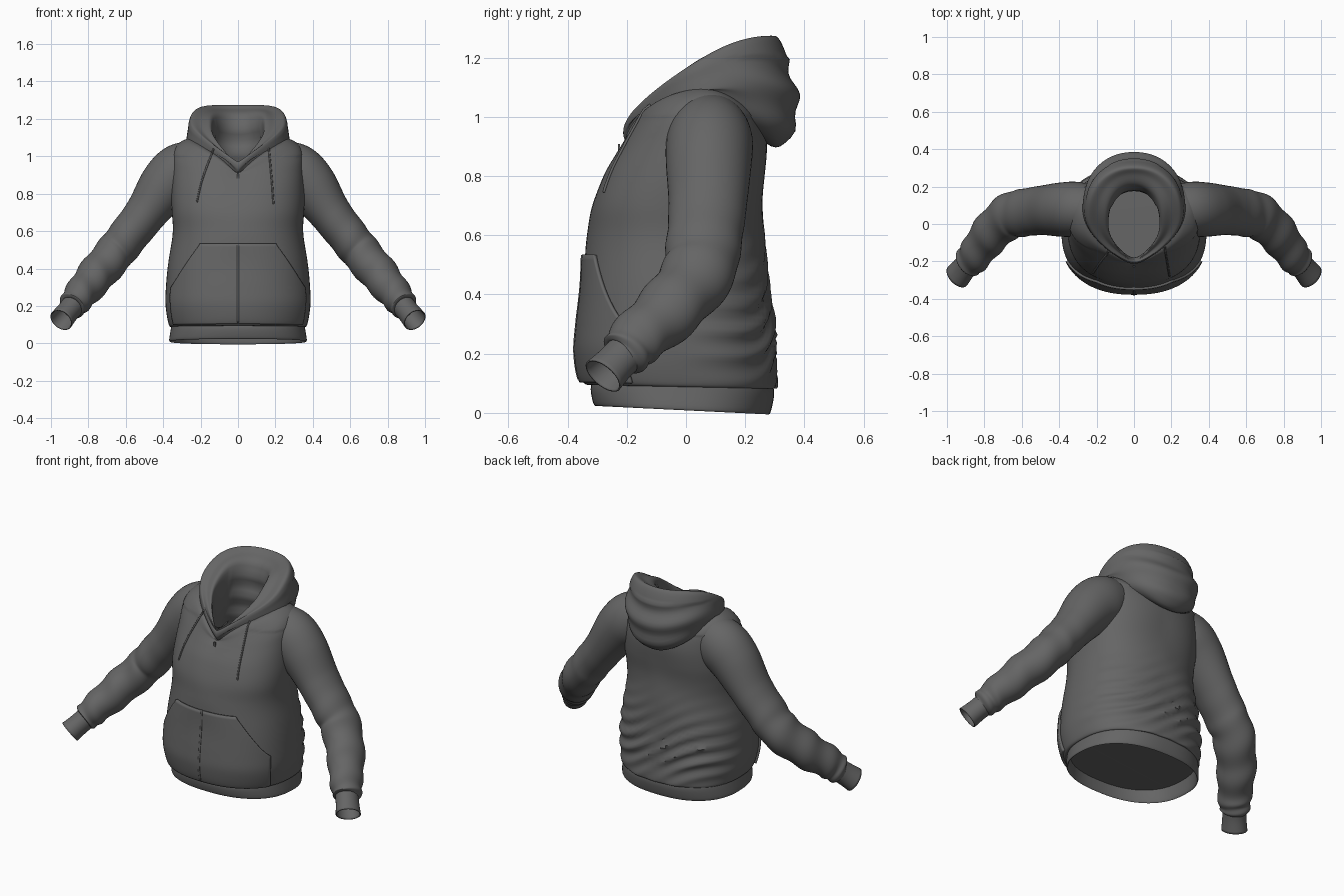
import bpy, bmesh, math
from mathutils import Vector
from mathutils.bvhtree import BVHTree

if "Cube" in bpy.data.objects:
    bpy.data.objects.remove(bpy.data.objects["Cube"])

fabric = bpy.data.materials.new("charcoal fabric")
fabric.use_nodes = True
grey = (.13, .13, .13, 1)
fabric.diffuse_color = grey
fabric.node_tree.nodes["Principled BSDF"].inputs["Base Color"].default_value = grey


def finish(obj, angle=50):
    obj.data.materials.append(fabric)
    bpy.ops.object.select_all(action='DESELECT')
    obj.select_set(True)
    bpy.context.view_layer.objects.active = obj
    if obj.type == 'MESH':
        bpy.ops.object.shade_smooth_by_angle(angle=math.radians(angle))
    return obj


def skin(name, rings, closed=True, cap_first=False, cap_last=False, thickness=0):
    """Join rows of points into a surface."""
    bm = bmesh.new()
    rows = [[bm.verts.new(p) for p in ring] for ring in rings]
    n = len(rows[0])
    for a, b in zip(rows, rows[1:]):
        for j in range(n if closed else n - 1):
            k = (j + 1) % n
            bm.faces.new((a[j], a[k], b[k], b[j]))
    if cap_first:
        bm.faces.new(rows[0])
    if cap_last:
        bm.faces.new(rows[-1])
    bmesh.ops.recalc_face_normals(bm, faces=bm.faces)
    mesh = bpy.data.meshes.new(name)
    bm.to_mesh(mesh)
    bm.free()
    obj = bpy.data.objects.new(name, mesh)
    bpy.context.collection.objects.link(obj)
    if thickness:
        mod = obj.modifiers.new("cloth thickness", 'SOLIDIFY')
        mod.thickness = thickness
        mod.offset = 0
    return finish(obj)


def spline(rows, sub):
    """Smoothly interpolate rows of numbers."""
    out, last = [], len(rows) - 1
    for i in range(last):
        quad = (rows[max(i - 1, 0)], rows[i], rows[i + 1], rows[min(i + 2, last)])
        for k in range(sub):
            t = k / sub
            out.append([b + .5 * t * (c - a + t * (2*a - 5*b + 4*c - d + t * (3*b - a - 3*c + d)))
                        for a, b, c, d in zip(*quad)])
    out.append(list(rows[last]))
    return out


def point(row, t, dent=None, offset=0, e=.85):
    """Point on a tilted oval ring; t = 0 is the front, pinch makes a V there."""
    yf, zf, yb, zb, hw, lift, pinch = row
    s, c = math.sin(t), math.cos(t)
    sp = math.copysign(abs(s) ** e, s)
    cp = math.copysign(abs(c) ** e, c)
    k = (1 - cp) / 2
    x = hw * sp * (1 - pinch * max(c, 0) ** 2)
    z = zf + (zb - zf) * k + lift * (abs(s) if c > 0 else s * s)
    p = Vector((x, yf + (yb - yf) * k, z))
    out = Vector((sp, -cp, 0)).normalized()
    return p + out * (offset + (dent(p, c) if dent else 0))


SEG = 96
TURN = [math.tau * j / SEG for j in range(SEG)]


def oval_loft(name, rows, dent=None, e=.85, **kw):
    return skin(name, [[point(r, t, dent, e=e) for t in TURN] for r in rows], **kw)


# Torso rows: front y, front z, back y, back z, half width, side lift, front pinch
def torso_dent(p, c):
    low = math.exp(-((p.z - .3) / .17) ** 2)
    back = max(0, -c)
    wave = math.sin(36 * p.z + 9 * p.x + 3 * math.sin(6 * p.x))
    folds = .014 * (1 - 2 * abs(wave) ** 1.5) * low * back
    return folds + .004 * math.sin(15 * p.z + 9 * abs(p.x)) * (1 - low) * (p.z < 1)


torso_rows = spline([
    (-.305, .095, .285, .085, .35, 0, 0),
    (-.345, .105, .305, .09, .372, 0, 0),
    (-.366, .2, .3, .18, .386, 0, 0),
    (-.36, .3, .295, .28, .386, 0, 0),
    (-.342, .46, .275, .46, .37, 0, 0),
    (-.333, .6, .265, .6, .35, 0, 0),
    (-.32, .7, .262, .7, .35, 0, 0),
    (-.28, .8, .267, .8, .355, 0, 0),
    (-.235, .87, .27, .9, .358, .03, 0),
    (-.215, .895, .262, .97, .352, .07, .1),
    (-.205, .905, .245, 1, .325, .105, .25),
    (-.2, .91, .225, 1, .265, .135, .4),
    (-.18, .9, .2, .99, .2, .14, .5)], 8)
torso = oval_loft("torso", torso_rows, torso_dent, cap_first=True)

# Ribbed waistband, folded over at its lower edge
oval_loft("waistband", spline([
    (-.312, .12, .29, .105, .353, 0, 0),
    (-.322, .08, .298, .065, .36, 0, 0),
    (-.312, .03, .286, .003, .368, 0, 0),
    (-.302, .032, .276, .005, .358, 0, 0),
    (-.3, .1, .28, .09, .345, 0, 0)], 4))


# Hood: outside from the neck seam up to the rim, then down the inside
def hood_dent(p, c):
    back = max(0, -c)
    return .01 * back * math.sin(48 * p.z - 45 * p.x * p.x) * (p.y > .1) * (p.z < 1.2)


hood_rows = [
    (-.19, .9, .24, .93, .25, .1),
    (-.2, .91, .325, .9, .268, .18),
    (-.21, .93, .38, 1.02, .275, .12),
    (-.212, .95, .36, 1.13, .268, .1),
    (-.208, .965, .335, 1.22, .262, .085),
    (-.203, .97, .305, 1.272, .245, .075),
    (-.195, .95, .27, 1.255, .2, .08),
    (-.19, .935, .2, 1.2, .142, .09),
    (-.18, .91, .185, 1.02, .145, .06),
    (-.18, .87, .2, .85, .19, .01),
    (-.2, .72, .22, .68, .25, 0)]
hood = oval_loft("hood", spline([r + (.5,) for r in hood_rows], 6), hood_dent, e=.92)


# Cloth panels that follow the torso surface
def panel(name, low, high, width, offset, steps, thickness):
    rings = []
    for r in torso_rows:
        if low < r[1] < high:
            w = width(r[1])
            rings.append([point(r, w * (2 * j / steps - 1), torso_dent, offset)
                          for j in range(steps + 1)])
    skin(name, rings, closed=False, thickness=thickness)


def pocket_width(z):
    return 1.12 - .6 * min(max((z - .3) / .23, 0), 1) ** .8


panel("front_pocket", .104, .54, pocket_width, .005, 48, .014)
panel("pocket_zip", .108, .54, lambda z: .006, .0125, 2, .004)


# Sleeves and cuffs: centre x, y, z, then the two radii
def tube(name, rows, side, wrinkle=0, **kw):
    rings, n = [], len(rows)
    for i, (x, y, z, a, b) in enumerate(rows):
        d = (Vector(rows[min(i + 1, n - 1)][:3]) - Vector(rows[max(i - 1, 0)][:3])).normalized()
        u = i / (n - 1)
        n1 = (Vector((0, 1, 0)) - d * d.y).normalized()
        n2 = d.cross(n1)
        ring = []
        for j in range(48):
            t = math.tau * j / 48
            f = 1 + wrinkle * min(max(u * 3 - 1, 0), 1) * math.sin(58 * u + 1.7 * math.sin(t))
            p = Vector((x, y, z)) + (n1 * a * math.cos(t) + n2 * b * math.sin(t)) * f
            ring.append((p.x * side, p.y, p.z))
        rings.append(ring)
    return skin(name, rings, **kw)


sleeve_rows = spline([
    (.2, .08, .965, .12, .125),
    (.3, .08, .92, .145, .152),
    (.385, .077, .845, .145, .143),
    (.49, .073, .7, .132, .114),
    (.59, .06, .57, .127, .107),
    (.67, .04, .47, .122, .105),
    (.77, -.055, .35, .11, .1),
    (.85, -.165, .25, .095, .085),
    (.885, -.205, .2, .084, .074),
    (.895, -.218, .188, .06, .054)], 10)
cuff_rows = spline([
    (.88, -.2, .205, .066, .06),
    (.91, -.238, .168, .065, .058),
    (.945, -.28, .125, .071, .062)], 4)
for label, side in (("left", 1), ("right", -1)):
    tube(label + "_sleeve", sleeve_rows, side, .05, cap_last=True)
    tube(label + "_cuff", cuff_rows, side, thickness=.006)

# Drawstrings hang from the collar and rest on the chest
trees = []
for obj in (torso, hood):
    trees.append(BVHTree.FromPolygons([v.co for v in obj.data.vertices],
                                      [p.vertices[:] for p in obj.data.polygons]))


def chest_y(x, z):
    hits = [t.ray_cast(Vector((x, -1, z)), Vector((0, 1, 0)))[0] for t in trees]
    return min([h.y for h in hits if h] or [-.15])


for label, path in (("right", [(-.13, 1.04), (-.19, .88), (-.22, .755)]),
                    ("left", [(.165, 1.04), (.18, .88), (.19, .745)])):
    curve = bpy.data.curves.new(label + "_drawstring", 'CURVE')
    curve.dimensions = '3D'
    curve.bevel_depth = .005
    curve.bevel_resolution = 2
    curve.use_fill_caps = True
    line = curve.splines.new('POLY')
    pts = spline(path, 6)
    line.points.add(len(pts) - 1)
    for cv, (x, z) in zip(line.points, pts):
        cv.co = (x, chest_y(x, z) - .003, z, 1)
    cord = bpy.data.objects.new(label + "_drawstring", curve)
    bpy.context.collection.objects.link(cord)
    finish(cord)

# Zip pull at the bottom of the neckline
bpy.ops.mesh.primitive_cube_add(size=1, location=(0, chest_y(0, .89) - .004, .89))
pull = bpy.context.object
pull.name = "zip_pull"
pull.scale = (.012, .008, .035)
finish(pull)
